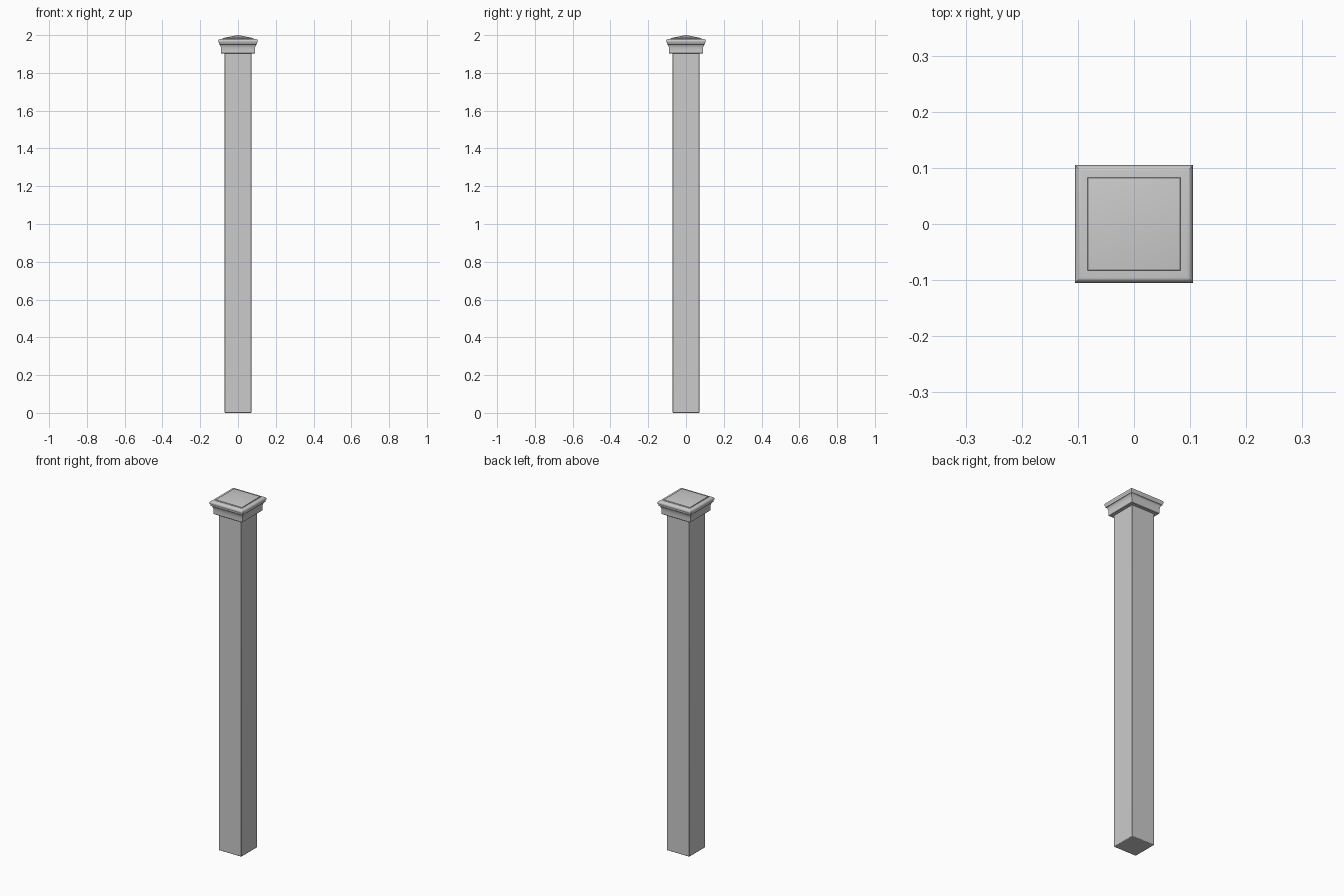
import bpy, bmesh, math

if "Cube" in bpy.data.objects:
    bpy.data.objects.remove(bpy.data.objects["Cube"])


def square_loft(name, profile, apex=None):
    """Stack square rings given as (half width, height), closed at both ends."""
    bm = bmesh.new()
    rings = [[bm.verts.new((sx * h, sy * h, z))
              for sx, sy in ((-1, -1), (1, -1), (1, 1), (-1, 1))]
             for h, z in profile]
    for low, high in zip(rings, rings[1:]):
        for i in range(4):
            j = (i + 1) % 4
            bm.faces.new((low[i], low[j], high[j], high[i]))
    bm.faces.new(rings[0][::-1])
    if apex is None:
        bm.faces.new(rings[-1])
    else:
        tip = bm.verts.new((0, 0, apex))
        for i in range(4):
            bm.faces.new((rings[-1][i], rings[-1][(i + 1) % 4], tip))
    bmesh.ops.recalc_face_normals(bm, faces=bm.faces)
    mesh = bpy.data.meshes.new(name)
    bm.to_mesh(mesh)
    bm.free()
    obj = bpy.data.objects.new(name, mesh)
    bpy.context.collection.objects.link(obj)
    return obj


def smooth(obj):
    bpy.ops.object.select_all(action='DESELECT')
    obj.select_set(True)
    bpy.context.view_layer.objects.active = obj
    bpy.ops.object.shade_smooth_by_angle(angle=math.radians(30))


# Square shaft with slightly eased edges
post = square_loft("post_shaft", [(0.071, 0), (0.071, 1.91)])
bevel = post.modifiers.new("eased_edges", 'BEVEL')
bevel.width = 0.003
bevel.segments = 2
smooth(post)

# Moulded cap: straight collar, cove, rounded lip, then a shallow pyramid
cove = [(0.090 + 0.011 * (1 - math.cos(math.radians(a))),
         1.922 + 0.030 * math.sin(math.radians(a))) for a in range(0, 91, 15)]
lip = [(0.094 + 0.011 * math.cos(math.radians(a)),
        1.968 + 0.011 * math.sin(math.radians(a))) for a in range(-45, 91, 15)]
cap = square_loft("post_cap",
                  [(0.088, 1.903), (0.090, 1.905)] + cove + lip
                  + [(0.083, 1.980), (0.082, 1.984)], apex=2.0)
smooth(cap)
